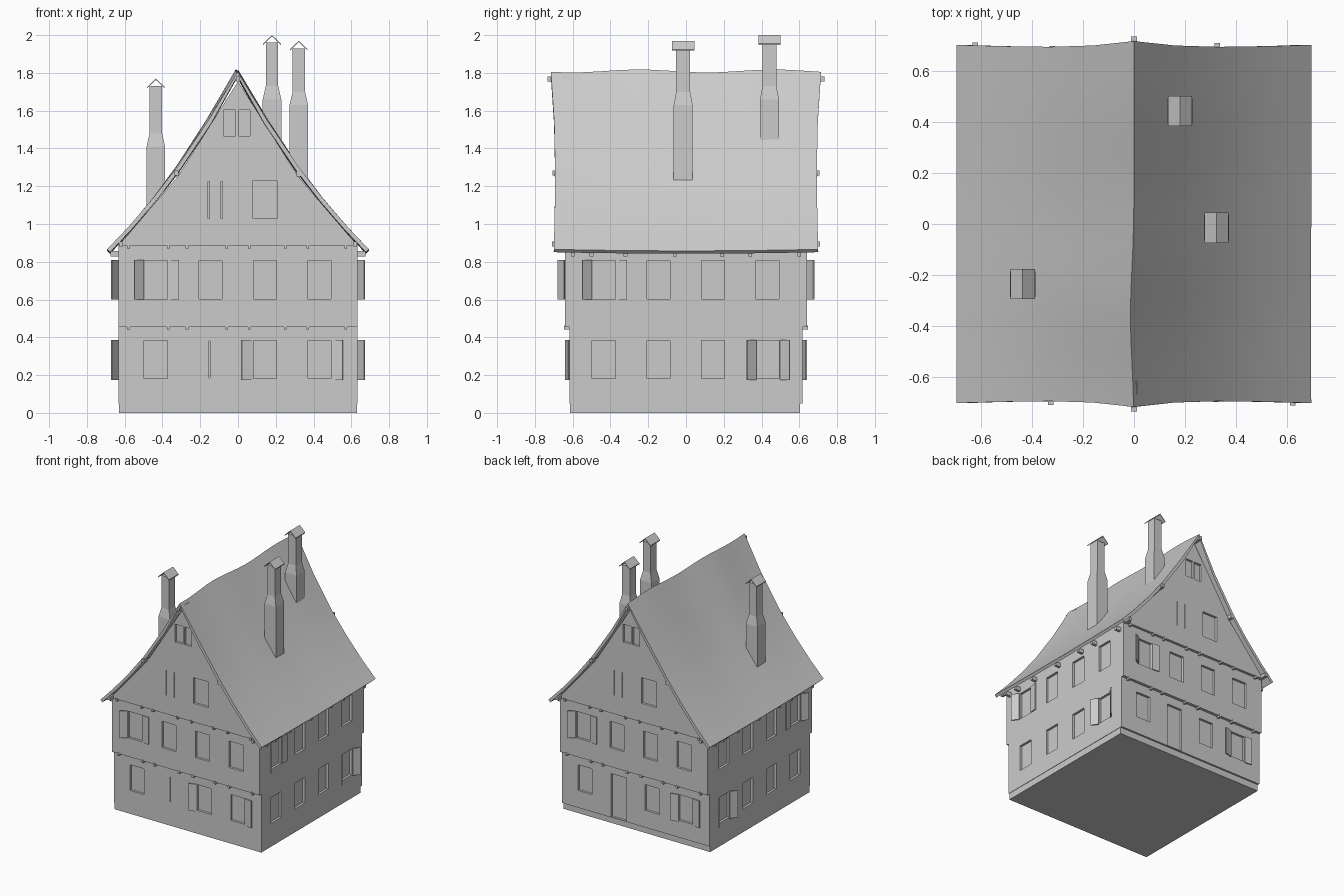
import bpy, bmesh, math
from math import radians, pi
from mathutils import Matrix, Vector

cube = bpy.data.objects.get("Cube")
if cube:
    bpy.data.objects.remove(cube, do_unlink=True)

grey = bpy.data.materials.new("plain_grey")
grey.use_nodes = True
grey.diffuse_color = (0.6, 0.6, 0.6, 1)
grey.node_tree.nodes["Principled BSDF"].inputs["Base Color"].default_value = (0.6, 0.6, 0.6, 1)


def make(name, bm):
    bmesh.ops.recalc_face_normals(bm, faces=bm.faces)
    mesh = bpy.data.meshes.new(name)
    bm.to_mesh(mesh)
    bm.free()
    mesh.materials.append(grey)
    ob = bpy.data.objects.new(name, mesh)
    bpy.context.collection.objects.link(ob)
    return ob


def add_box(bm, centre, size, turn=Matrix()):
    m = turn @ Matrix.Translation(centre) @ Matrix.Diagonal((*size, 1))
    bmesh.ops.create_cube(bm, size=1, matrix=m)


def prism(name, outline, half_depth):
    """Extrude an x-z outline along y."""
    bm = bmesh.new()
    face = bm.faces.new([bm.verts.new((x, -half_depth, z)) for x, z in outline])
    new = bmesh.ops.extrude_face_region(bm, geom=[face])["geom"]
    bmesh.ops.translate(bm, vec=(0, 2 * half_depth, 0),
                        verts=[v for v in new if isinstance(v, bmesh.types.BMVert)])
    return make(name, bm)


def side(k):
    """Turn from the front wall to wall k: front, +x, back, -x."""
    return Matrix.Rotation(k * pi / 2, 4, 'Z')


def cut_openings(ob, openings, depth):
    bm = bmesh.new()
    for k, u, z, w, h in openings:
        d = depth if k % 2 == 0 else HALF_X
        add_box(bm, (u, -d, z + h / 2), (w, 0.036, h), side(k))
    cutter = make("opening_cutter", bm)
    cutter.hide_render = True
    mod = ob.modifiers.new("openings", 'BOOLEAN')
    mod.operation, mod.solver, mod.object = 'DIFFERENCE', 'EXACT', cutter
    bpy.context.view_layer.objects.active = ob
    bpy.ops.object.modifier_apply(modifier=mod.name)
    bpy.data.objects.remove(cutter, do_unlink=True)


HALF_X = 0.633
GROUND_Y, UPPER_Y, GABLE_Y = 0.618, 0.64, 0.66
COLUMNS = (-0.435, -0.145, 0.143, 0.432)
WIN = 0.123

# Plinth
bm = bmesh.new()
add_box(bm, (0, -0.005, 0.025), (1.26, 1.218, 0.05))
make("plinth", bm)


def storey(name, z0, z1, half_y):
    x = HALF_X
    return prism(name, [(-x, z0), (x, z0), (x, z1), (-x, z1)], half_y)


# Ground floor with windows, back door and narrow shutter gaps
ground = storey("ground_floor", 0.05, 0.455, GROUND_Y)
openings = [(k, u, 0.183, WIN, 0.2) for k in range(4) for i, u in enumerate(COLUMNS)
            if not (k % 2 == 0 and i == 1)]
openings += [(2, -0.145, 0.055, 0.13, 0.335), (0, -0.15, 0.185, 0.006, 0.195)]
cut_openings(ground, openings, GROUND_Y)

# Upper floor with four windows on each wall
upper = storey("upper_floor", 0.455, 0.89, UPPER_Y)
cut_openings(upper, [(k, u, 0.602, WIN, 0.205) for k in range(4) for u in COLUMNS], UPPER_Y)

# Attic gables with window, closed shutter gaps and two vents
attic = prism("attic", [(-HALF_X, 0.885), (HALF_X, 0.885), (0.32, 1.25), (0, 1.755),
                        (-0.32, 1.25)], GABLE_Y)
openings = []
for k in (0, 2):
    openings += [(k, 0.143, 1.03, 0.128, 0.2),
                 (k, -0.155, 1.03, 0.006, 0.195), (k, -0.086, 1.03, 0.006, 0.195),
                 (k, -0.045, 1.465, 0.066, 0.138), (k, 0.034, 1.465, 0.06, 0.138)]
cut_openings(attic, openings, GABLE_Y)

# Shutters: wall, hinge position, bottom, swing direction, opening angle
bm = bmesh.new()
L, R = -0.5, -0.372
shutters = []
for k in range(4):
    flip = 1 if k < 3 else -1
    shutters += [(k, L * flip, 0.6, -flip, 35), (k, R * flip, 0.6, flip, 6)]
shutters += [(1, 0.372, 0.175, -1, 35), (1, 0.5, 0.175, 1, 35),
             (3, -0.372, 0.175, 1, 35), (3, -0.5, 0.175, -1, 35),
             (0, 0.078, 0.175, -1, 15), (0, 0.495, 0.175, 1, 5),
             (2, 0.372, 0.175, -1, 15), (2, 0.495, 0.175, 1, 5)]
for k, u, z, way, angle in shutters:
    d = HALF_X if k % 2 else (UPPER_Y if z > 0.5 else GROUND_Y)
    hinge = Matrix.Translation((u, -d - 0.002, z + 0.105))
    swing = Matrix.Rotation(radians(-way * angle), 4, 'Z')
    add_box(bm, (way * 0.03, 0, 0), (0.06, 0.008, 0.21), side(k) @ hinge @ swing)
make("shutters", bm)

# Small joist ends under each jetty, front and back
bm = bmesh.new()
for k in (0, 2):
    for z, d in ((0.452, UPPER_Y), (0.882, GABLE_Y)):
        for u in (-0.58, -0.37, -0.27, -0.06, 0.06, 0.25, 0.37, 0.57):
            add_box(bm, (u, -d + 0.012, z), (0.014, 0.034, 0.022), side(k))
make("joist_ends", bm)

# Rafter feet under the eaves
bm = bmesh.new()
for k in (1, 3):
    for u in (-0.6, -0.5, -0.32, -0.06, 0.19, 0.34, 0.6):
        add_box(bm, (u, -0.65, 0.843), (0.02, 0.05, 0.03), side(k))
make("rafter_feet", bm)

# Purlin ends poking out of the gables
bm = bmesh.new()
for k in (0, 2):
    for u, z, reach in ((0, 1.768, 0.733), (-0.325, 1.27, 0.708), (0.62, 0.895, 0.71),
                        (-0.62, 0.895, 0.7), (0.32, 1.265, 0.695)):
        add_box(bm, (u, -reach + 0.06, z), (0.022, 0.12, 0.026), side(k))
make("purlin_ends", bm)

# Roof: a gently sagging folded sheet
bm = bmesh.new()
half = [(0.693, 0.862), (0.58, 0.982), (0.45, 1.135), (0.325, 1.298), (0.16, 1.545)]
profile = [(-x, z) for x, z in half] + [(0, 1.81)] + half[::-1]
STEPS = 16
rows = []
for j in range(STEPS + 1):
    t = 2 * j / STEPS - 1
    row = []
    for x, z in profile:
        high = (z - 0.86) / 0.95
        y = t * (0.7 + 0.015 * high ** 4 - 0.008 * math.sin(pi * high))
        dip = high * 0.008 * math.cos(2 * pi * (t + 0.35)) + (1 - high) * 0.008 * (t * t - 0.5)
        shift = -0.014 * high * math.exp(-((t + 0.5) / 0.35) ** 2)
        row.append(bm.verts.new((x + shift, y, z + dip)))
    rows.append(row)
for a, b in zip(rows, rows[1:]):
    for i in range(len(profile) - 1):
        bm.faces.new((a[i], a[i + 1], b[i + 1], b[i]))
roof = make("roof", bm)
if roof.data.polygons[0].normal.z < 0:
    roof.data.flip_normals()
thick = roof.modifiers.new("thickness", 'SOLIDIFY')
thick.thickness, thick.offset = 0.022, -1
bpy.ops.object.select_all(action='DESELECT')
roof.select_set(True)
bpy.context.view_layer.objects.active = roof
bpy.ops.object.modifier_apply(modifier=thick.name)
bpy.ops.object.shade_smooth_by_angle(angle=radians(30))


# Chimneys with a wide base, narrow neck and small gabled cap
def chimney(name, x, y, base, taper, top):
    bm = bmesh.new()
    rings = []
    for z, w, d in ((base, 0.049, 0.05), (taper, 0.049, 0.05),
                    (taper + 0.07, 0.033, 0.037), (top - 0.04, 0.033, 0.037)):
        rings.append([bm.verts.new((x + sx * w, y + sy * d, z))
                      for sx, sy in ((-1, -1), (1, -1), (1, 1), (-1, 1))])
    for a, b in zip(rings, rings[1:]):
        for i in range(4):
            bm.faces.new((a[i], a[i - 1], b[i - 1], b[i]))
    bm.faces.new(rings[0])
    bm.faces.new(rings[-1])
    make(name, bm)
    e, t = 0.047, 0.007
    cap = prism(name + "_cap", [(x - e, top - 0.052), (x, top - t), (x + e, top - 0.052),
                                (x + e, top - 0.045), (x, top), (x - e, top - 0.045)], 0.059)
    cap.location.y = y


chimney("left_chimney", -0.435, -0.235, 1.05, 1.41, 1.77)
chimney("middle_chimney", 0.322, -0.015, 1.18, 1.63, 1.97)
chimney("back_chimney", 0.18, 0.442, 1.38, 1.66, 2.0)
